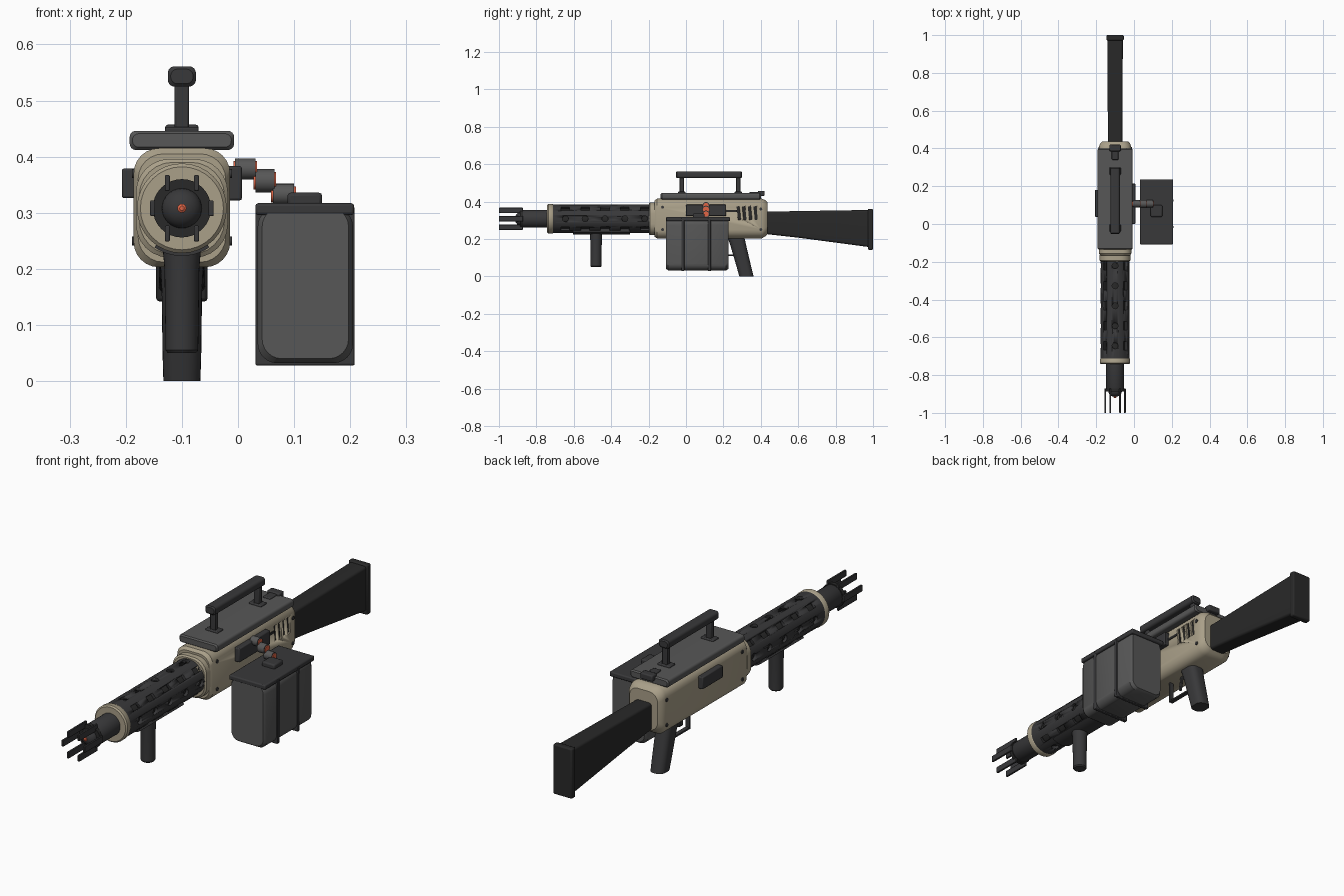
import bpy, bmesh
from math import pi, sin, cos, radians
from mathutils import Vector, Matrix

if "Cube" in bpy.data.objects:
    bpy.data.objects.remove(bpy.data.objects["Cube"])

CX, CZ = -0.10, 0.308      # barrel axis


def mat(name, *rgb):
    m = bpy.data.materials.new(name)
    m.diffuse_color = (*rgb, 1)
    m.use_nodes = True
    m.node_tree.nodes["Principled BSDF"].inputs["Base Color"].default_value = m.diffuse_color
    return m


TAN = mat("tan", 0.40, 0.35, 0.25)
DARK = mat("dark", 0.04, 0.04, 0.042)
BLACK = mat("black", 0.022, 0.022, 0.022)
GREY = mat("grey", 0.095, 0.095, 0.095)
ORANGE = mat("orange", 0.75, 0.13, 0.06)


def finish(name, bm, m, bevel=0, seg=2):
    bmesh.ops.recalc_face_normals(bm, faces=bm.faces)
    me = bpy.data.meshes.new(name)
    bm.to_mesh(me)
    bm.free()
    ob = bpy.data.objects.new(name, me)
    bpy.context.collection.objects.link(ob)
    me.materials.append(m)
    if bevel:
        b = ob.modifiers.new("bevel", 'BEVEL')
        b.width, b.segments, b.limit_method = bevel, seg, 'ANGLE'
    bpy.ops.object.select_all(action='DESELECT')
    ob.select_set(True)
    bpy.context.view_layer.objects.active = ob
    bpy.ops.object.shade_smooth_by_angle(angle=radians(35))
    return ob


def box(name, x, y, z, m, bevel=0.004, tilt=0):
    """Box from (min, max) ranges, optionally tilted about x."""
    bm = bmesh.new()
    c = Vector((sum(x) / 2, sum(y) / 2, sum(z) / 2))
    s = Matrix.Diagonal((x[1] - x[0], y[1] - y[0], z[1] - z[0], 1))
    bmesh.ops.create_cube(bm, size=1, matrix=Matrix.Translation(c) @ Matrix.Rotation(tilt, 4, 'X') @ s)
    return finish(name, bm, m, bevel)


def loft(name, rings, m, bevel=0, close=False):
    """Skin equal-length point rings; cap the ends, or close into a loop."""
    bm = bmesh.new()
    vs = [[bm.verts.new(p) for p in r] for r in rings]
    n = len(vs[0])
    pairs = list(zip(vs, vs[1:])) + ([(vs[-1], vs[0])] if close else [])
    for a, b in pairs:
        for i in range(n):
            bm.faces.new((a[i], a[(i + 1) % n], b[(i + 1) % n], b[i]))
    if not close:
        bm.faces.new(vs[0])
        bm.faces.new(vs[-1])
    return finish(name, bm, m, bevel)


def rrect(w, h, r, n=6):
    """Rounded rectangle outline, centred."""
    pts = []
    for k, (sx, sy) in enumerate(((1, 1), (-1, 1), (-1, -1), (1, -1))):
        for i in range(n + 1):
            a = pi / 2 * (k + i / n)
            pts.append((sx * (w / 2 - r) + r * cos(a), sy * (h / 2 - r) + r * sin(a)))
    return pts


def slab(y, x0, x1, z0, z1, r):
    """Rounded rectangle ring across the gun at y."""
    return [((x0 + x1) / 2 + u, y, (z0 + z1) / 2 + v) for u, v in rrect(x1 - x0, z1 - z0, r)]


def turned(name, prof, m, axis='Y', at=(CX, 0, CZ), close=False, n=32):
    """Revolve (position, radius) pairs around an axis."""
    rings = []
    for d, r in prof:
        ring = []
        for i in range(n):
            u, v = r * cos(2 * pi * i / n), r * sin(2 * pi * i / n)
            p = {'X': (d, u, v), 'Y': (u, d, v), 'Z': (u, v, d)}[axis]
            ring.append(Vector(p) + Vector(at))
        rings.append(ring)
    return loft(name, rings, m, close=close)


def cut(target, cutters):
    for c in cutters:
        c.hide_render = True
    bpy.ops.object.select_all(action='DESELECT')
    for c in cutters:
        c.select_set(True)
    bpy.context.view_layer.objects.active = cutters[0]
    bpy.ops.object.join()
    c = bpy.context.object
    mod = target.modifiers.new("cut", 'BOOLEAN')
    mod.object, mod.operation, mod.solver = c, 'DIFFERENCE', 'EXACT'
    bpy.context.view_layer.objects.active = target
    bpy.ops.object.modifier_apply(modifier=mod.name)
    bpy.data.objects.remove(c)


# receiver with slanted vents on the right
receiver = loft("receiver", [
    slab(-0.168, -0.178, -0.022, 0.212, 0.405, 0.045),
    slab(-0.155, -0.186, -0.014, 0.203, 0.415, 0.045),
    slab(0.405, -0.186, -0.014, 0.203, 0.415, 0.045),
    slab(0.425, -0.180, -0.020, 0.215, 0.408, 0.045),
    slab(0.437, -0.168, -0.032, 0.228, 0.395, 0.04)], TAN)
vents = [0.282, 0.312, 0.342, 0.372]
cut(receiver, [box("vent_cutter", (-0.026, 0.0), (y - 0.008, y + 0.008), (0.302, 0.375), DARK, 0, radians(6))
               for y in vents])
for y in vents:
    box("vent_liner", (-0.03, -0.022), (y - 0.008, y + 0.008), (0.302, 0.375), BLACK, 0, radians(6))
loft("front_neck", [slab(-0.198, -0.176, -0.024, 0.226, 0.390, 0.06),
                    slab(-0.192, -0.182, -0.018, 0.220, 0.396, 0.06),
                    slab(-0.165, -0.182, -0.018, 0.220, 0.396, 0.06)], TAN)
for side in (-1, 1):
    for y, z in ((-0.125, 0.37), (-0.125, 0.25), (0.40, 0.25), (0.40, 0.36)):
        turned("receiver_bolt", [(-0.003, 0.008), (0.003, 0.008)], DARK, 'X', (CX + side * 0.086, y, z), n=12)

# top cover, rear sight, carry handle
loft("top_cover", [slab(y, -0.193 + i, -0.007 - i, 0.412 + i, 0.446 - i, 0.011)
                   for y, i in ((-0.135, 0.005), (-0.129, 0), (0.394, 0), (0.40, 0.005))], GREY)
box("rear_sight", (-0.13, -0.07), (0.385, 0.42), (0.43, 0.457), DARK, 0.005)
box("sight_base", (-0.118, -0.082), (0.34, 0.40), (0.44, 0.452), DARK)
for y in (-0.022, 0.28):
    box("handle_post", (-0.113, -0.087), (y - 0.012, y + 0.012), (0.44, 0.535), DARK)
    box("handle_foot", (-0.13, -0.07), (y - 0.02, y + 0.02), (0.44, 0.453), DARK)
loft("handle_bar", [slab(y, -0.125 + i, -0.075 - i, 0.525 + i, 0.561 - i, 0.012)
                    for y, i in ((-0.053, 0.005), (-0.048, 0), (0.295, 0), (0.30, 0.005))], DARK)

# perforated barrel jacket: round holes and slots alternate around it
jacket = turned("barrel_jacket", [(-0.715, 0.077), (-0.19, 0.077), (-0.19, 0.064), (-0.715, 0.064)], DARK, close=True, n=48)
holes = []
for row in range(5):
    y = -0.645 + row * 0.106
    for k in range(8):
        bm = bmesh.new()
        turn = Matrix.Translation((CX, y, CZ)) @ Matrix.Rotation(k * pi / 4, 4, 'Y') @ Matrix.Translation((0, 0, 0.075))
        if k % 2:
            bmesh.ops.create_cube(bm, size=1, matrix=turn @ Matrix.Diagonal((0.024, 0.046, 0.04, 1)))
        else:
            bmesh.ops.create_cone(bm, cap_ends=True, segments=16, radius1=0.016, radius2=0.016, depth=0.04, matrix=turn)
        holes.append(finish("jacket_hole_cutter", bm, DARK))
cut(jacket, holes)
turned("inner_barrel", [(-0.74, 0.060), (-0.18, 0.060)], BLACK)
turned("front_collar", [(-0.742, 0.074), (-0.736, 0.080), (-0.716, 0.080), (-0.71, 0.076)], TAN)

# muzzle with six prongs and a glowing tip
turned("muzzle_barrel", [(-0.885, 0.045), (-0.88, 0.048), (-0.73, 0.048)], DARK)
turned("muzzle_ring", [(-0.888, 0.052), (-0.872, 0.052)], BLACK)
turned("muzzle_dome", [(-0.885 - 0.03 * sin(a), 0.036 * cos(a)) for a in (0, 0.3, 0.6, 0.9, 1.2, 1.45)], DARK)
turned("muzzle_tip", [(-0.921, 0.004), (-0.918, 0.008), (-0.90, 0.008)], ORANGE, n=16)
for k in range(6):
    x, z = CX + 0.052 * cos(k * pi / 3), CZ + 0.052 * sin(k * pi / 3)
    box("muzzle_prong", (x - 0.0045, x + 0.0045), (-1.0, -0.872), (z - 0.014, z + 0.014), DARK, 0.002)

# foregrip hanging from a curved rail under the jacket
arc = [radians(235 + 7 * i) for i in range(11)]
section = [(0.073, a) for a in arc] + [(0.085, a) for a in reversed(arc)]
loft("foregrip_rail", [[(CX + r * cos(a), y, CZ + r * sin(a)) for r, a in section] for y in (-0.605, -0.30)], DARK)
turned("foregrip", [(0.05, 0.025), (0.055, 0.029), (0.20, 0.031), (0.235, 0.034)], DARK, 'Z', (CX, -0.481, 0))

# pistol grip, trigger and guard
loft("pistol_grip", [[(CX + u, y + v, z) for u, v in rrect(w, d, 0.028)]
                     for z, y, w, d in ((0, 0.323, 0.066, 0.076), (0.05, 0.310, 0.069, 0.078),
                                        (0.16, 0.281, 0.072, 0.084), (0.215, 0.266, 0.078, 0.09))], DARK)
box("trigger_guard_bottom", (-0.11, -0.09), (0.125, 0.262), (0.108, 0.116), DARK, 0.002)
box("trigger_guard_front", (-0.11, -0.09), (0.125, 0.133), (0.108, 0.21), DARK, 0.002)
box("trigger", (-0.105, -0.095), (0.19, 0.202), (0.14, 0.21), DARK, 0.002, radians(-10))

# shoulder stock
loft("stock", [slab(0.43, -0.138, -0.062, 0.226, 0.346, 0.012),
               slab(0.60, -0.139, -0.061, 0.207, 0.349, 0.012),
               slab(0.978, -0.141, -0.059, 0.157, 0.355, 0.012)], BLACK)
box("butt_pad", (-0.146, -0.054), (0.972, 1.0), (0.142, 0.361), BLACK, 0.006)

# side fittings
box("left_block", (-0.207, -0.18), (0.038, 0.18), (0.326, 0.379), DARK)
box("feed_port", (-0.02, 0.007), (0.0, 0.215), (0.322, 0.383), DARK)
box("bolt_slot", (-0.02, -0.011), (0.21, 0.272), (0.345, 0.356), BLACK, 0)

# feed hose: stepped segments with orange inner rings
for x0, x1, z, r in ((-0.005, 0.031, 0.378, 0.019), (0.031, 0.065, 0.357, 0.021), (0.062, 0.10, 0.333, 0.019)):
    turned("feed_segment", [(x0, r), (x1, r)], GREY, 'X', (0, 0.107, z), n=20)
    turned("feed_ring", [(x0 - 0.003, r * 0.75), (x1 + 0.003, r * 0.75)], ORANGE, 'X', (0, 0.107, z), n=20)

# ammunition box: rounded body, strap frames, lid
loft("ammo_box", [slab(y, 0.035 + i, 0.205 - i, 0.032 + i, 0.31, 0.035)
                  for y, i in ((-0.107, 0.008), (-0.095, 0), (0.215, 0), (0.227, 0.008))], GREY)
for y in (-0.017, 0.125):
    box("box_strap", (0.031, 0.208), (y - 0.008, y + 0.008), (0.028, 0.31), DARK, 0.003)
box("box_lid", (0.031, 0.207), (-0.108, 0.236), (0.296, 0.317), DARK, 0.005)
box("lid_latch", (0.088, 0.15), (0.038, 0.10), (0.312, 0.336), DARK, 0.006)
